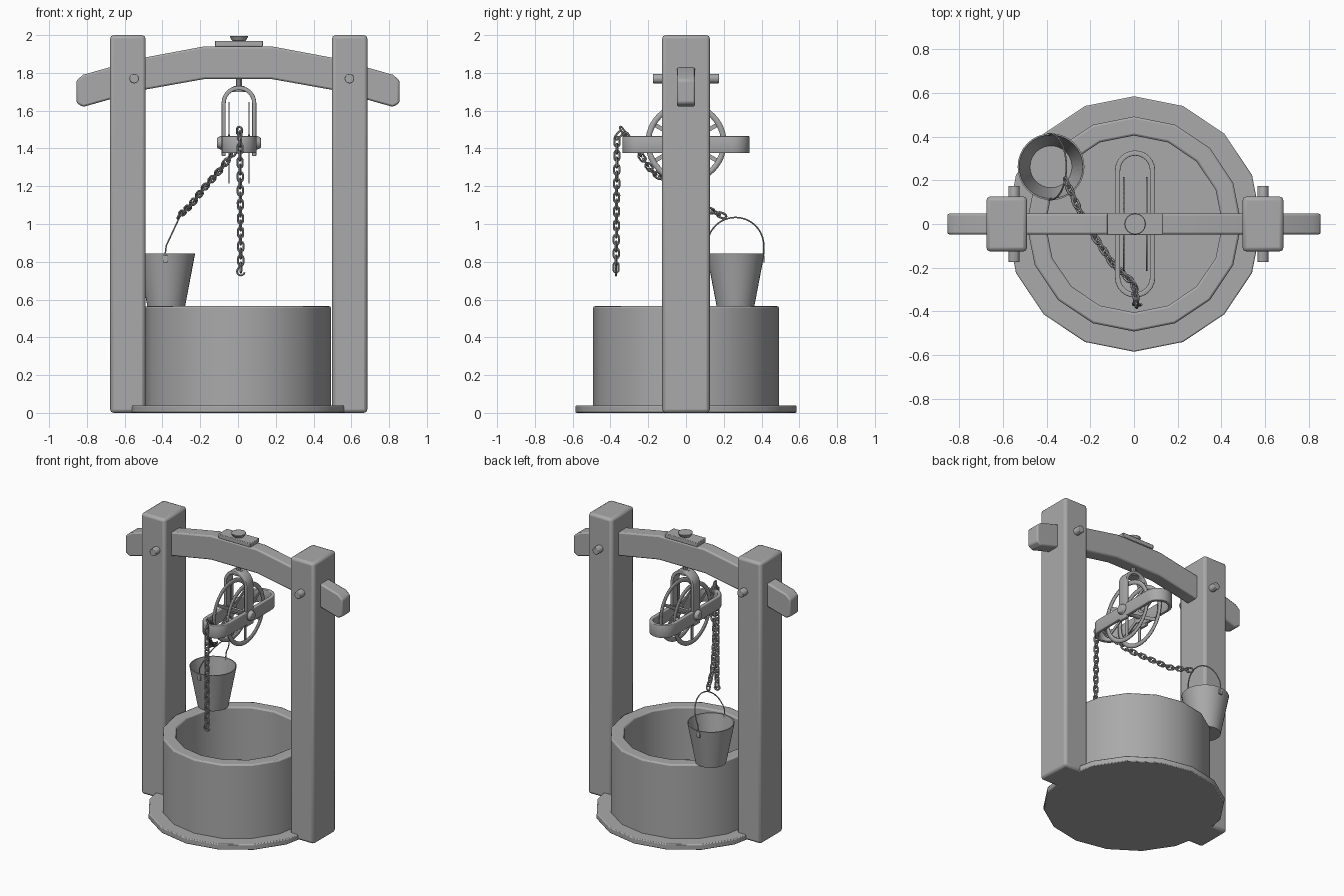
import bpy, bmesh
from math import sin, cos, pi, radians
from mathutils import Vector, Matrix

if "Cube" in bpy.data.objects:
    bpy.data.objects.remove(bpy.data.objects["Cube"])

GREY = (0.4, 0.4, 0.4, 1)
mat = bpy.data.materials.new("plain grey")
mat.use_nodes = True
mat.diffuse_color = GREY
mat.node_tree.nodes["Principled BSDF"].inputs["Base Color"].default_value = GREY
parts = []
CX = 0.005  # centre of the pulley


def finish(name, bm, bevel=0, segments=2, solid=0):
    bmesh.ops.recalc_face_normals(bm, faces=bm.faces)
    mesh = bpy.data.meshes.new(name)
    bm.to_mesh(mesh)
    bm.free()
    mesh.materials.append(mat)
    ob = bpy.data.objects.new(name, mesh)
    bpy.context.collection.objects.link(ob)
    if solid:
        mod = ob.modifiers.new("thickness", "SOLIDIFY")
        mod.thickness, mod.offset = solid, 0
    if bevel:
        mod = ob.modifiers.new("bevel", "BEVEL")
        mod.width, mod.segments, mod.limit_method = bevel, segments, "ANGLE"
    parts.append(ob)
    return ob


def box(name, centre, size, bevel=0, turn=0):
    bm = bmesh.new()
    m = Matrix.Translation(centre) @ Matrix.Rotation(turn, 4, "X") @ Matrix.Diagonal((*size, 1))
    bmesh.ops.create_cube(bm, size=1, matrix=m)
    return finish(name, bm, bevel)


def rod(name, centre, axis, r1, r2, length, sides=16, bevel=0):
    bm = bmesh.new()
    m = Matrix.Translation(centre) @ Vector(axis).to_track_quat("Z", "Y").to_matrix().to_4x4()
    bmesh.ops.create_cone(bm, cap_ends=True, segments=sides, radius1=r1, radius2=r2, depth=length, matrix=m)
    return finish(name, bm, bevel)


def lathe(name, profile, centre, sides, bevel=0):
    """Spin (radius, z) points about a vertical axis."""
    bm = bmesh.new()
    rings = []
    for r, z in profile:
        if r == 0:
            rings.append([bm.verts.new((0, 0, z))] * sides)
        else:
            rings.append([bm.verts.new((r * cos(2 * pi * i / sides), r * sin(2 * pi * i / sides), z))
                          for i in range(sides)])
    for a, b in zip(rings, rings[1:]):
        for i in range(sides):
            j = (i + 1) % sides
            bm.faces.new(dict.fromkeys((a[i], a[j], b[j], b[i])))
    bmesh.ops.translate(bm, verts=bm.verts, vec=centre)
    return finish(name, bm, bevel)


def plate(name, outer, inner, place, thickness, closed=True, bevel=0):
    """Flat band between two outlines, thickened."""
    bm = bmesh.new()
    a = [bm.verts.new(place(*p)) for p in outer]
    b = [bm.verts.new(place(*p)) for p in inner]
    n = len(a)
    for i in range(n if closed else n - 1):
        j = (i + 1) % n
        bm.faces.new((a[i], a[j], b[j], b[i]))
    return finish(name, bm, bevel, solid=thickness)


def arc(r, start, end, steps, dv=0):
    return [(r * cos(radians(start + (end - start) * i / steps)),
             r * sin(radians(start + (end - start) * i / steps)) + dv) for i in range(steps + 1)]


def wire(name, points, radius, cyclic=False):
    """Round tube through points, as a mesh."""
    cu = bpy.data.curves.new(name, "CURVE")
    cu.dimensions, cu.bevel_depth, cu.bevel_resolution, cu.use_fill_caps = "3D", radius, 1, True
    sp = cu.splines.new("POLY")
    sp.points.add(len(points) - 1)
    for p, co in zip(sp.points, points):
        p.co = (*co, 1)
    sp.use_cyclic_u = cyclic
    cu.materials.append(mat)
    ob = bpy.data.objects.new(name, cu)
    bpy.context.collection.objects.link(ob)
    mesh = bpy.data.meshes.new_from_object(ob.evaluated_get(bpy.context.evaluated_depsgraph_get()))
    bpy.data.objects.remove(ob)
    ob = bpy.data.objects.new(name, mesh)
    bpy.context.collection.objects.link(ob)
    parts.append(ob)
    return ob


# Stone ring and its base
lathe("well_base", [(0, 0), (0.585, 0), (0.585, 0.04), (0, 0.04)], (0, 0, 0), 16, 0.006)
lathe("well_wall", [(0.405, 0.03), (0.492, 0.03), (0.492, 0.565), (0.405, 0.565), (0.405, 0.03)],
      (0, 0, 0), 16, 0.01)

# Posts and the pegs through them
for side, x, peg_x in (("right", -0.583, -0.55), ("left", 0.591, 0.59)):
    box(side + "_post", (x, 0, 1), (0.187, 0.252, 2), 0.018)
    rod(side + "_peg", (peg_x, 0, 1.77), (0, 1, 0), 0.026, 0.026, 0.35, 12, 0.004)

# Arched beam
half = [(0.18, 1.94), (0.5, 1.88), (0.82, 1.79), (0.855, 1.76), (0.855, 1.64), (0.82, 1.62),
        (0.5, 1.71), (0.18, 1.767)]
outline = half + [(-x, z) for x, z in reversed(half)]
bm = bmesh.new()
face = bm.faces.new([bm.verts.new((x, -0.048, z)) for x, z in outline])
out = bmesh.ops.extrude_face_region(bm, geom=[face])
bmesh.ops.translate(bm, verts=[v for v in out["geom"] if isinstance(v, bmesh.types.BMVert)], vec=(0, 0.096, 0))
finish("beam", bm, 0.01)

# Bolt on the beam and the eye below it
box("bolt_plate", (CX, 0, 1.955), (0.255, 0.1, 0.03), 0.004)
rod("bolt_head", (CX, 0, 1.982), (0, 0, 1), 0.036, 0.05, 0.025, 16, 0.004)
rod("bolt_shank", (CX, 0, 1.75), (0, 0, 1), 0.016, 0.016, 0.08, 10)
rod("bolt_nut", (CX, 0, 1.715), (0, 0, 1), 0.038, 0.028, 0.03, 12)

# Pulley frame: upright yoke and level loop
def yoke(r):
    return [(r, 1.36)] + arc(r, 0, 180, 12, 1.64) + [(-r, 1.36)]
plate("pulley_yoke", yoke(0.092), yoke(0.07), lambda u, v: (CX + u, 0, v), 0.075, False, 0.004)

def loop(r):
    return arc(r, 0, 180, 12, 0.245) + arc(r, 180, 360, 12, -0.245)
plate("pulley_loop", loop(0.092), loop(0.068), lambda u, v: (CX + u, v, 1.42), 0.09, True, 0.004)

# Pulley wheel: two thin rims with spokes on one axle
AXLE = 1.43
rod("pulley_axle", (CX, 0, AXLE), (1, 0, 0), 0.02, 0.02, 0.2, 12)
for s in (-1, 1):
    rod("axle_cap", (CX + s * 0.103, 0, AXLE), (s, 0, 0), 0.038, 0.028, 0.025, 14, 0.004)
    x = CX + s * 0.053
    plate("wheel_rim", arc(0.215, 0, 352.5, 47), arc(0.185, 0, 352.5, 47),
          lambda u, v: (x, u, AXLE + v), 0.007)
    rod("wheel_hub", (x, 0, AXLE), (1, 0, 0), 0.045, 0.045, 0.012, 16)
    for i in range(3):
        box("wheel_spoke", (x, 0, AXLE), (0.006, 0.022, 0.38), 0, radians(60 * i))

# Chain: alternating links along a path
PATH = [Vector(p) for p in ((0.015, -0.37, 0.77), (0.01, -0.365, 1.46), (0.008, -0.335, 1.495),
                            (0, -0.275, 1.41), (-0.1, -0.18, 1.28), (-0.18, -0.06, 1.19),
                            (-0.25, 0.06, 1.10), (-0.32, 0.215, 1.035))]
link_outline = arc(0.014, 0, 180, 5, 0.013) + arc(0.014, 180, 360, 5, -0.013)
link = wire("chain_link", [(u, 0, v) for u, v in link_outline], 0.0058, True)
step, carry, count = 0.037, 0, 0
for a, b in zip(PATH, PATH[1:]):
    d = b - a
    while carry <= d.length:
        ob = link if count == 0 else link.copy()
        if count:
            bpy.context.collection.objects.link(ob)
        ob.matrix_world = (Matrix.Translation(a + d.normalized() * carry)
                           @ d.to_track_quat("Z", "Y").to_matrix().to_4x4()
                           @ Matrix.Rotation(radians(35 + 90 * (count % 2)), 4, "Z"))
        carry += step
        count += 1
    carry -= d.length

# Hook at the hanging end
wire("chain_hook", [(0.015 + u, -0.37, v) for u, v in [(-0.008, 0.775)] + arc(0.02, 150, 350, 8, 0.748)], 0.006)

# Bucket with handle and lugs
BX, BY = -0.38, 0.262
lathe("bucket", [(0, 0.565), (0.1, 0.565), (0.153, 0.843), (0.146, 0.843), (0.096, 0.575), (0, 0.575)],
      (BX, BY, 0), 32)
handle = [(BX + 0.07 * v / 0.15, BY + u, 0.885 + v) for u, v in arc(0.15, 0, 180, 20)]
ends = [(BX - 0.01, BY + s * 0.147, 0.80) for s in (1, -1)]
wire("bucket_handle", [ends[0]] + handle + [ends[1]], 0.004)
for s in (-1, 1):
    box("bucket_lug", (BX - 0.005, BY + s * 0.148, 0.815), (0.025, 0.012, 0.04), 0.003)

# Smooth shading with sharp edges kept
bpy.ops.object.select_all(action="DESELECT")
for ob in parts:
    ob.select_set(True)
bpy.context.view_layer.objects.active = parts[0]
bpy.ops.object.shade_smooth_by_angle(angle=radians(35))
